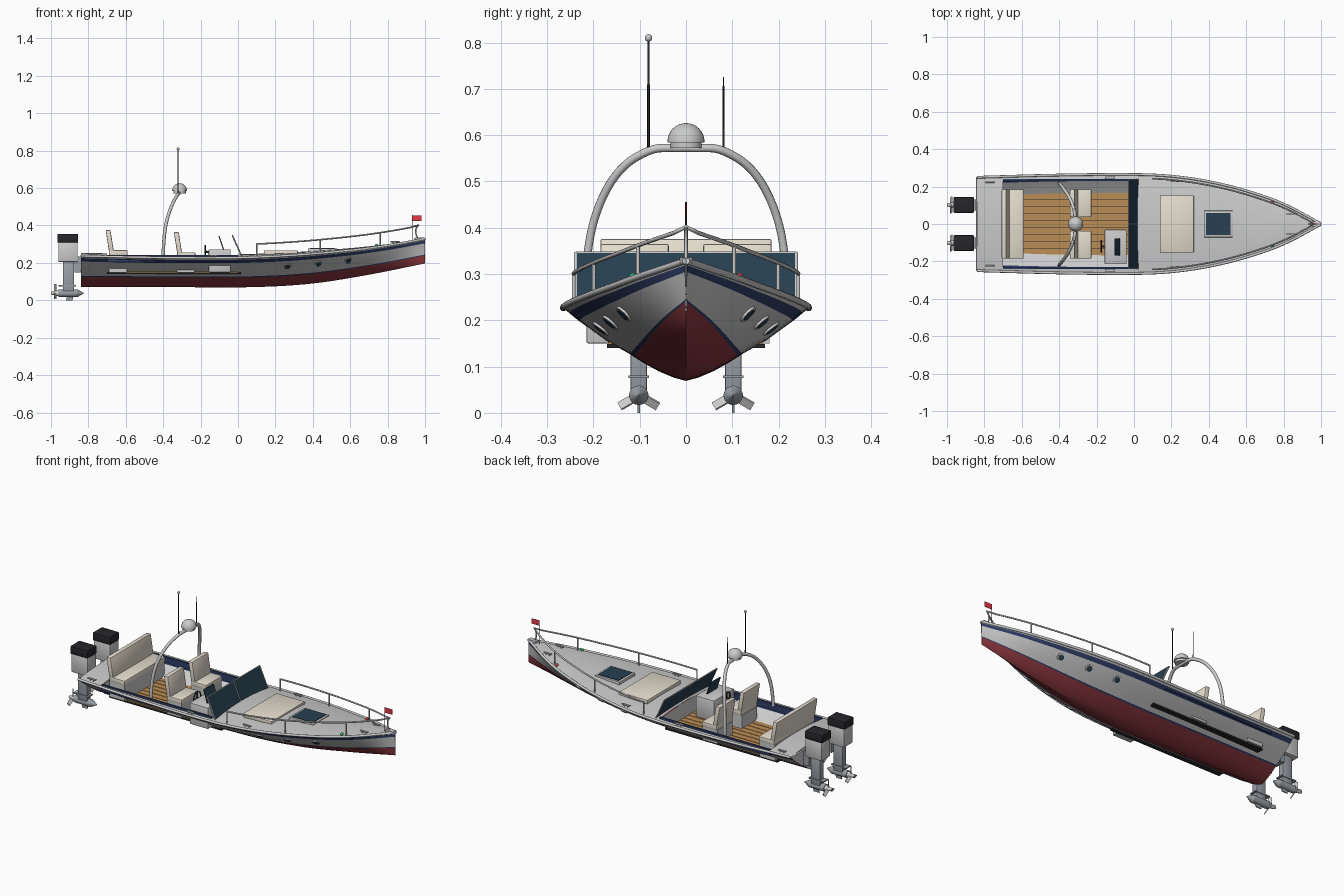
import bpy, bmesh, math
from mathutils import Vector, Matrix

if "Cube" in bpy.data.objects:
    bpy.data.objects.remove(bpy.data.objects["Cube"])

def mat(name, r, g, b):
    m = bpy.data.materials.new(name)
    m.diffuse_color = (r, g, b, 1)
    m.use_nodes = True
    m.node_tree.nodes["Principled BSDF"].inputs["Base Color"].default_value = m.diffuse_color
    return m
WHITE, RED, NAVY = mat("white", .8, .81, .82), mat("red", .27, .04, .05), mat("navy", .03, .05, .14)
BEIGE, WOOD, BLACK = mat("beige", .78, .73, .62), mat("wood", .5, .27, .09), mat("black", .02, .02, .025)
GLASS, STEEL, LEG = mat("glass", .02, .05, .08), mat("steel", .6, .61, .63), mat("leg_grey", .32, .35, .38)
GREEN, BRIGHT = mat("green", .02, .6, .15), mat("bright_red", .8, .04, .06)

def finish(name, bm, mats, smooth=None):
    bmesh.ops.recalc_face_normals(bm, faces=bm.faces)
    me = bpy.data.meshes.new(name)
    bm.to_mesh(me); bm.free()
    ob = bpy.data.objects.new(name, me)
    bpy.context.collection.objects.link(ob)
    for m in mats if isinstance(mats, list) else [mats]:
        me.materials.append(m)
    if smooth:
        me.shade_smooth()
        me.set_sharp_from_angle(angle=math.radians(smooth))
    return ob

def box(name, x, y, z, m, bevel=0, shear=0):
    """Box from ranges; shear shifts the top along x."""
    bm = bmesh.new()
    bmesh.ops.create_cube(bm, size=1)
    for v in bm.verts:
        t = v.co.z + .5
        v.co = (x[0] + (v.co.x + .5) * (x[1] - x[0]) + shear * t,
                y[0] + (v.co.y + .5) * (y[1] - y[0]), z[0] + t * (z[1] - z[0]))
    if bevel:
        bmesh.ops.bevel(bm, geom=bm.edges[:], offset=bevel, segments=2, profile=.5, affect='EDGES')
    return finish(name, bm, m, 35 if bevel else None)

def cone(name, a, b, r1, r2, m, seg=20):
    a, b = Vector(a), Vector(b)
    bm = bmesh.new()
    mtx = Matrix.Translation((a + b) / 2) @ (b - a).to_track_quat('Z', 'Y').to_matrix().to_4x4()
    bmesh.ops.create_cone(bm, cap_ends=True, segments=seg, radius1=r1, radius2=r2, depth=(b - a).length, matrix=mtx)
    return finish(name, bm, m, 40)

def ball(name, c, r, m, half=False):
    bm = bmesh.new()
    bmesh.ops.create_uvsphere(bm, u_segments=24, v_segments=16, radius=r, matrix=Matrix.Translation(c))
    if half:
        bmesh.ops.bisect_plane(bm, geom=bm.verts[:] + bm.edges[:] + bm.faces[:], plane_co=c, plane_no=(0, 0, -1), clear_outer=True)
    return finish(name, bm, m, 60)

def tube(name, pts, r, m, kind='POLY', cyclic=False):
    cu = bpy.data.curves.new(name, 'CURVE')
    cu.dimensions, cu.bevel_depth, cu.bevel_resolution, cu.use_fill_caps = '3D', r, 3, True
    s = cu.splines.new(kind)
    s.points.add(len(pts) - 1)
    for p, q in zip(s.points, pts):
        p.co = (*q, 1)
    if kind == 'NURBS':
        s.order_u, s.use_endpoint_u, s.resolution_u = 3, True, 8
    s.use_cyclic_u = cyclic
    cu.materials.append(m)
    ob = bpy.data.objects.new(name, cu)
    bpy.context.collection.objects.link(ob)
    return ob

def interp(knots, x):
    """Smooth curve through (x, value) knots."""
    n = len(knots)
    i = max(0, min(n - 2, sum(k[0] <= x for k in knots) - 1))
    slope = lambda j: (knots[min(j+1, n-1)][1] - knots[max(j-1, 0)][1]) / (knots[min(j+1, n-1)][0] - knots[max(j-1, 0)][0])
    (x0, a), (x1, b) = knots[i], knots[i + 1]
    h = x1 - x0
    t = (x - x0) / h
    return (a*(1+2*t)*(1-t)**2 + slope(i)*h*t*(1-t)**2 + b*t*t*(3-2*t) + slope(i+1)*h*t*t*(t-1))

beam = lambda x: max(.001, interp([(-.84, .25), (-.4, .262), (0, .265), (.2, .256), (.4, .227), (.6, .178), (.8, .107), (1, .002)], x))
sheer = lambda x: interp([(-.84, .237), (-.4, .228), (0, .228), (.3, .241), (.6, .267), (.8, .293), (1, .328)], x)
keel = lambda x: interp([(-.84, .07), (-.3, .07), (.1, .071), (.4, .09), (.7, .137), (1, .197)], x)
SECT = [(0, 0), (.1, .045), (.22, .13), (.34, .24), (.425, .33), (.455, .365), (.65, .55), (.87, .82), (.95, .93), (1, 1)]
BANDS = [1, 1, 1, 1, 2, 0, 0, 2, 0]

def hull_pt(x, f, g, side=1):
    return Vector((x, side * beam(x) * f, keel(x) + (sheer(x) - keel(x)) * g))
def deck_z(x, y):
    return sheer(x) + .018 * beam(x) / .265 * (1 - (y / beam(x)) ** 2)
def span(a, b, n):
    return [a + (b - a) * i / n for i in range(n + 1)]

# Hull shell with coloured bands, and the transom
bm = bmesh.new()
rows = []
for x in span(-.84, 1, 46):
    rows.append([bm.verts.new(hull_pt(x, f, g, -1)) for f, g in SECT[:0:-1]] + [bm.verts.new(hull_pt(x, f, g)) for f, g in SECT])
idx = BANDS[::-1] + BANDS
for a, b in zip(rows, rows[1:]):
    for j, k in enumerate(idx):
        bm.faces.new((a[j], a[j+1], b[j+1], b[j])).material_index = k
bm.faces.new(rows[0])
finish("hull", bm, [WHITE, RED, NAVY], 35)

# Decks
def deck(name, x0, x1, n, lo=None):
    bm = bmesh.new()
    g = []
    for x in span(x0, x1, n):
        ys = span(-beam(x), beam(x), 10) if lo is None else (span(lo, beam(x), 2) if lo > 0 else span(-beam(x), lo, 2))
        g.append([bm.verts.new((x, y, deck_z(x, y))) for y in ys])
    for a, b in zip(g, g[1:]):
        for j in range(len(a) - 1):
            bm.faces.new((a[j], b[j], b[j+1], a[j+1]))
    finish(name, bm, WHITE, 35)
deck("foredeck", 0, 1, 26)
deck("aft_deck", -.84, -.7, 4)
for s in (-1, 1):
    deck("side_deck", -.7, 0, 10, s * .237)
    box("coaming", (-.7, 0), sorted((s * .23, s * .241)), (.205, .241), NAVY)
    tube("rub_rail", [hull_pt(x, 1, 1, s) for x in span(-.84, 1, 46)], .007, STEEL)
tube("transom_rail", [(-.84, -.25, .237), (-.84, .25, .237)], .005, STEEL)

# Cockpit bulkheads
for x in (-.7, 0):
    bm = bmesh.new()
    bm.faces.new([bm.verts.new(p) for p in [hull_pt(x, f, g, -1) for f, g in SECT[:4:-1]] + [hull_pt(x, f, g) for f, g in SECT[5:]] + [Vector((x, 0, deck_z(x, 0)))]])
    finish("bulkhead", bm, WHITE)

# Planked floor
box("floor_base", (-.7, .015), (-.171, .171), (.14, .149), BLACK)
for i in range(9):
    y = -.168 + i * .0375
    box("floor_plank", (-.69, 0), (y, y + .034), (.147, .153), WOOD)

# Seating
def seat(x, y, top, back_top, depth):
    box("seat_base", (x + .01, x + depth - .004), (y[0] + .005, y[1] - .005), (.15, top), WHITE)
    box("seat_cushion", (x + .01, x + depth), y, (top, top + .028), BEIGE, .005)
    box("seat_back", (x + .012, x + .038), y, (top + .01, back_top), BEIGE, .005, -.02)
seat(-.7, (-.185, .185), .24, .376, .11)
for y in ((-.185, -.037), (.037, .185)):
    seat(-.335, y, .228, .365, .107)

# Helm console, screen and wheel
box("console", (-.157, -.04), (-.215, -.03), (.15, .272), WHITE, .004)
box("console_screen", (-.08, -.074), (-.168, -.078), (.27, .343), GLASS, 0, -.024)
tube("steering_wheel", [(-.175, -.12 + .031 * math.cos(a), .262 + .031 * math.sin(a)) for a in span(0, 2 * math.pi, 24)[:-1]], .0035, BLACK, cyclic=True)
for k in range(3):
    a = math.pi / 2 + k * math.tau / 3
    cone("wheel_spoke", (-.175, -.12, .262), (-.175, -.12 + .03 * math.cos(a), .262 + .03 * math.sin(a)), .003, .003, BLACK, 8)
cone("wheel_shaft", (-.178, -.12, .262), (-.15, -.12, .255), .006, .006, BLACK)

# Windshield: two raked panes in a frame
for y in ((-.238, -.004), (.004, .238)):
    box("windshield_pane", (.021, .026), y, (.228, .345), GLASS, 0, -.053)
for y in (-.238, 0, .238):
    cone("windshield_post", (.023, y, .228), (-.03, y, .346), .004, .004, STEEL, 10)
cone("windshield_top", (-.03, -.239, .346), (-.03, .239, .346), .003, .003, STEEL, 10)

# Radar arch, dome and aerials
half = [(-.4, .22, .235), (-.398, .217, .33), (-.38, .195, .44), (-.345, .145, .53), (-.318, .075, .572)]
tube("radar_arch", half + [(-.315, .03, .572), (-.315, -.03, .572)] + [(x, -y, z) for x, y, z in half[::-1]], .009, STEEL, 'NURBS')
cone("dome_base", (-.312, 0, .572), (-.312, 0, .588), .034, .034, WHITE, 28)
ball("radar_dome", (-.312, 0, .586), .04, WHITE, True)
cone("dome_underside", (-.312, 0, .584), (-.312, 0, .587), .04, .04, WHITE, 28)
cone("tall_aerial", (-.32, -.081, .565), (-.32, -.081, .806), .003, .0025, BLACK, 10)
ball("aerial_tip", (-.32, -.081, .81), .008, STEEL)
cone("short_aerial", (-.32, .081, .565), (-.32, .081, .725), .0025, .0015, BLACK, 10)

# Bow rail and posts
def rail_pt(x, s, h):
    return (x, s * max(0, beam(x) - .02), sheer(x) + h)
side = span(.1, .92, 18)
tube("bow_rail", [rail_pt(x, -1, .07 + .006 * x) for x in side] + [(.965, 0, .402)] + [rail_pt(x, 1, .07 + .006 * x) for x in side[::-1]], .0045, STEEL)
for s in (-1, 1):
    for x in (.1, .44, .76):
        cone("rail_post", rail_pt(x, s, 0), rail_pt(x, s, .072), .004, .004, STEEL, 10)
tube("bow_post", [(.965, 0, .402), (.935, 0, .375), (.965, 0, .325)], .004, STEEL, 'NURBS')

# Bow flag
cone("flag_pole", (.932, 0, .32), (.932, 0, .456), .002, .002, BLACK, 8)
box("flag", (.932, .98), (-.0015, .0015), (.425, .454), BRIGHT)
box("bow_roller", (.945, .995), (-.014, .014), (.322, .336), STEEL, .003)

# Sun pad and hatch on the foredeck
box("sun_pad", (.138, .32), (-.153, .153), (.243, .267), BEIGE, .005).rotation_euler.y = 0
box("hatch_frame", (.373, .53), (-.071, .071), (.255, .277), WHITE, .003)
box("hatch_glass", (.386, .517), (-.06, .06), (.27, .28), GLASS)

for s in (-1, 1):
    # Portholes on the hull side
    for x in (.265, .43, .59):
        f, g = .735, .655
        p = hull_pt(x, f, g, s)
        n = (hull_pt(x + .01, f, g, s) - p).cross(hull_pt(x, .87, .82, s) - p).normalized()
        if n.y * s < 0:
            n = -n
        cone("porthole_ring", p - n * .006, p + n * .005, .021, .021, STEEL, 24)
        cone("porthole_glass", p, p + n * .0065, .015, .015, GLASS, 24)
    # Navigation lights and cleats
    ball("navigation_light", (.74, s * .115, deck_z(.74, .115) + .008), .008, BRIGHT if s > 0 else GREEN)
    for x, y in ((-.77, .225), (-.13, .249), (.22, .23), (.84, .055)):
        z = deck_z(x, y)
        box("cleat_bar", (x - .025, x + .025), (s * y - .005, s * y + .005), (z + .007, z + .013), STEEL, .002)
        for d in (-.01, .01):
            cone("cleat_foot", (x + d, s * y, z - .003), (x + d, s * y, z + .009), .004, .004, STEEL, 8)
    # Outboard engines
    y = s * .102
    box("engine_cowl", (-.966, -.855), (y - .042, y + .042), (.308, .355), BLACK, .006)
    box("engine_body", (-.96, -.857), (y - .039, y + .039), (.205, .31), STEEL, .004)
    box("engine_bracket", (-.875, -.835), (y - .03, y + .03), (.15, .235), LEG)
    box("engine_leg", (-.936, -.876), (y - .018, y + .018), (.045, .207), LEG, .004)
    box("engine_plate", (-.96, -.865), (y - .022, y + .022), (.075, .081), LEG)
    box("engine_skeg", (-.92, -.885), (y - .003, y + .003), (0, .04), LEG, 0, .012)
    cone("gearcase", (-.96, y, .038), (-.86, y, .038), .021, .021, LEG)
    cone("gearcase_nose", (-.86, y, .038), (-.825, y, .038), .021, .002, LEG)
    cone("propeller_hub", (-1, y, .038), (-.958, y, .038), .007, .017, STEEL)
    for k in range(3):
        bm = bmesh.new()
        bmesh.ops.create_cube(bm, size=1)
        turn = Matrix.Rotation(k * math.tau / 3, 4, 'X') @ Matrix.Translation((0, 0, .03)) @ Matrix.Rotation(.6, 4, 'Z') @ Matrix.Diagonal((.005, .02, .036, 1))
        bmesh.ops.transform(bm, matrix=Matrix.Translation((-.977, y, .038)) @ turn, verts=bm.verts)
        finish("propeller_blade", bm, STEEL)
